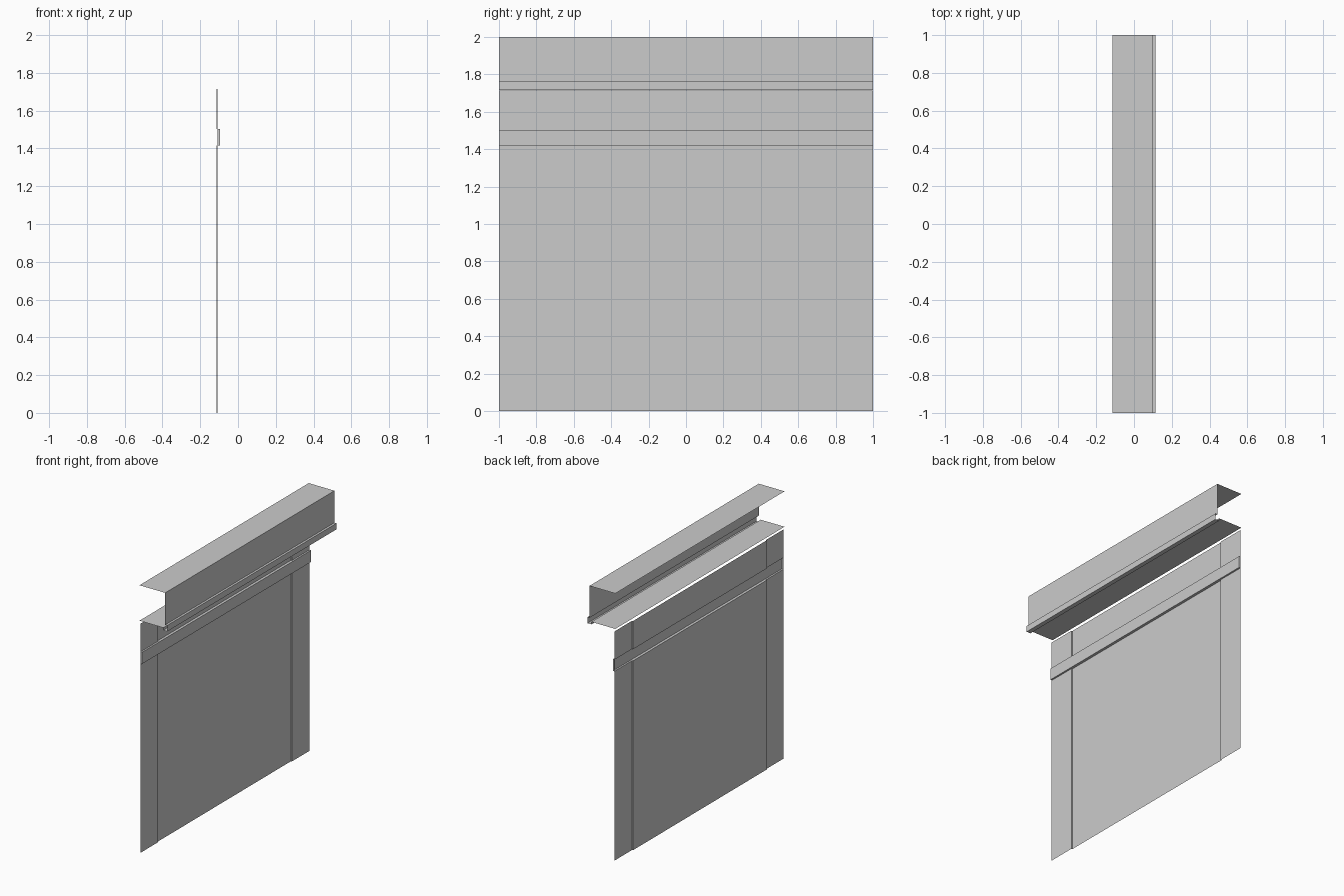
import bpy

if "Cube" in bpy.data.objects:
    bpy.data.objects.remove(bpy.data.objects["Cube"])

PANEL_X, PILASTER_X, RAIL_X = -0.115, -0.108, -0.095
HALF, STEP_Y = 1.0, 0.79
RAIL_LOW, RAIL_HIGH, WALL_TOP = 1.416, 1.503, 1.714


def make(name, verts, faces):
    mesh = bpy.data.meshes.new(name)
    mesh.from_pydata(verts, [], faces)
    obj = bpy.data.objects.new(name, mesh)
    bpy.context.collection.objects.link(obj)
    return obj


def strip(name, start, end):
    """Open sheet joining two matching polylines."""
    n = len(start)
    return make(name, start + end,
                [(i, n + i, n + i + 1, i + 1) for i in range(n - 1)])


# wall plan: recessed panel between two slightly raised pilasters
plan = [(PILASTER_X, -HALF), (PILASTER_X, -STEP_Y), (PANEL_X, -STEP_Y),
        (PANEL_X, STEP_Y), (PILASTER_X, STEP_Y), (PILASTER_X, HALF)]


def wall(name, z0, z1):
    # outward normals towards +x
    return strip(name, [(x, y, z1) for x, y in plan],
                 [(x, y, z0) for x, y in plan])


wall("lower_wall", 0, RAIL_LOW)
wall("upper_wall", RAIL_HIGH, WALL_TOP)

# rail: hollow band, open at the back, with shelves following the wall plan
outline = plan + [(RAIL_X, HALF), (RAIL_X, -HALF)]
n = len(outline)
verts = [(x, y, z) for z in (RAIL_LOW, RAIL_HIGH) for x, y in outline]
front_and_ends = [(i, i + n, (i + 1) % n + n, (i + 1) % n)[::-1]
                  for i in (5, 6, 7)]
make("rail", verts, [tuple(range(n)), tuple(range(n, 2 * n))[::-1]]
     + front_and_ends)
rail = bpy.data.objects["rail"].data
rail.flip_normals()
for flip_back in [p for p in rail.polygons if len(p.vertices) == 4]:
    flip_back.flip()

# cornice: folded sheet with a top, fascia, projecting lip and soffit
profile = [(-0.115, 2.0), (0.098, 2.0), (0.098, 1.761), (0.115, 1.761),
           (0.115, 1.716), (0.082, 1.716), (0.082, 1.735), (-0.115, 1.735)]
strip("cornice", [(x, -HALF, z) for x, z in profile],
      [(x, HALF, z) for x, z in profile]).data.flip_normals()
